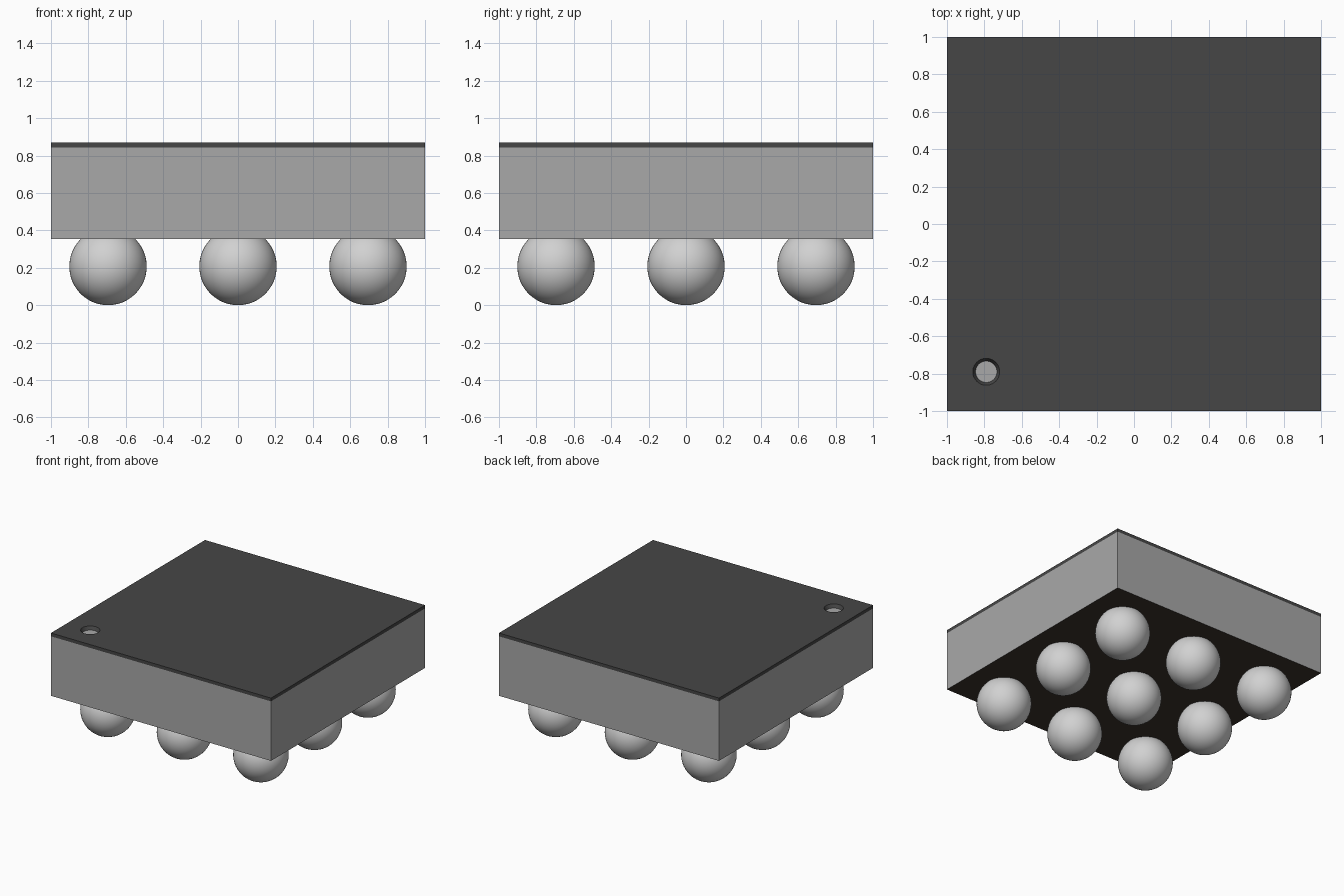
import bpy
import math

cube = bpy.data.objects.get("Cube")
if cube:
    bpy.data.objects.remove(cube, do_unlink=True)

BODY_Z, LID_Z, TOP_Z = 0.353, 0.842, 0.869
BALL_R, PITCH = 0.207, 0.695
MARK_XY = (-0.79, -0.79)
MARK_BOTTOM_R, MARK_TOP_R = 0.057, 0.072


def material(name, srgb):
    lin = [((c + 0.055) / 1.055) ** 2.4 for c in srgb]
    mat = bpy.data.materials.new(name)
    mat.use_nodes = True
    mat.diffuse_color = (*lin, 1)
    bsdf = mat.node_tree.nodes["Principled BSDF"]
    bsdf.inputs["Base Color"].default_value = (*lin, 1)
    bsdf.inputs["Roughness"].default_value = 0.6
    return mat


body_grey = material("body grey", (0.66, 0.66, 0.66))
lid_charcoal = material("lid charcoal", (0.275, 0.275, 0.275))
underside_brown = material("underside brown", (0.225, 0.195, 0.17))
solder_silver = material("solder silver", (0.82, 0.82, 0.82))


def slab(name, z0, z1, mat):
    bpy.ops.mesh.primitive_cube_add(size=1, location=(0, 0, (z0 + z1) / 2))
    ob = bpy.context.object
    ob.name = name
    ob.scale = (2, 2, z1 - z0)
    bpy.ops.object.transform_apply(location=True, rotation=False, scale=True)
    ob.data.materials.append(mat)
    return ob


# Body with a dark underside
body = slab("package_body", BODY_Z, LID_Z, body_grey)
body.data.materials.append(underside_brown)
for face in body.data.polygons:
    if face.normal.z < -0.9:
        face.material_index = 1

# Thin lid with a tapered corner hole that shows the body
lid = slab("package_lid", LID_Z, TOP_Z, lid_charcoal)
slope = (MARK_TOP_R - MARK_BOTTOM_R) / (TOP_Z - LID_Z)
extra = 0.02
bpy.ops.mesh.primitive_cone_add(
    vertices=48,
    radius1=MARK_BOTTOM_R - slope * extra,
    radius2=MARK_TOP_R + slope * extra,
    depth=TOP_Z - LID_Z + 2 * extra,
    location=(*MARK_XY, (LID_Z + TOP_Z) / 2))
cutter = bpy.context.object
cutter.name = "corner_hole_cutter"
cutter.hide_render = True
cutter.data.materials.append(lid_charcoal)

cut = lid.modifiers.new("corner hole", 'BOOLEAN')
cut.operation = 'DIFFERENCE'
cut.solver = 'EXACT'
cut.object = cutter
bpy.ops.object.select_all(action='DESELECT')
lid.select_set(True)
bpy.context.view_layer.objects.active = lid
bpy.ops.object.modifier_apply(modifier=cut.name)
bpy.data.objects.remove(cutter, do_unlink=True)
bpy.ops.object.shade_smooth_by_angle(angle=math.radians(30))

# Three by three grid of solder balls
for row in (-1, 0, 1):
    for col in (-1, 0, 1):
        bpy.ops.mesh.primitive_uv_sphere_add(
            segments=48, ring_count=24, radius=BALL_R,
            location=(col * PITCH, row * PITCH, BALL_R))
        ball = bpy.context.object
        ball.name = f"solder_ball_{row + 2}_{col + 2}"
        ball.data.materials.append(solder_silver)
        bpy.ops.object.shade_smooth()
